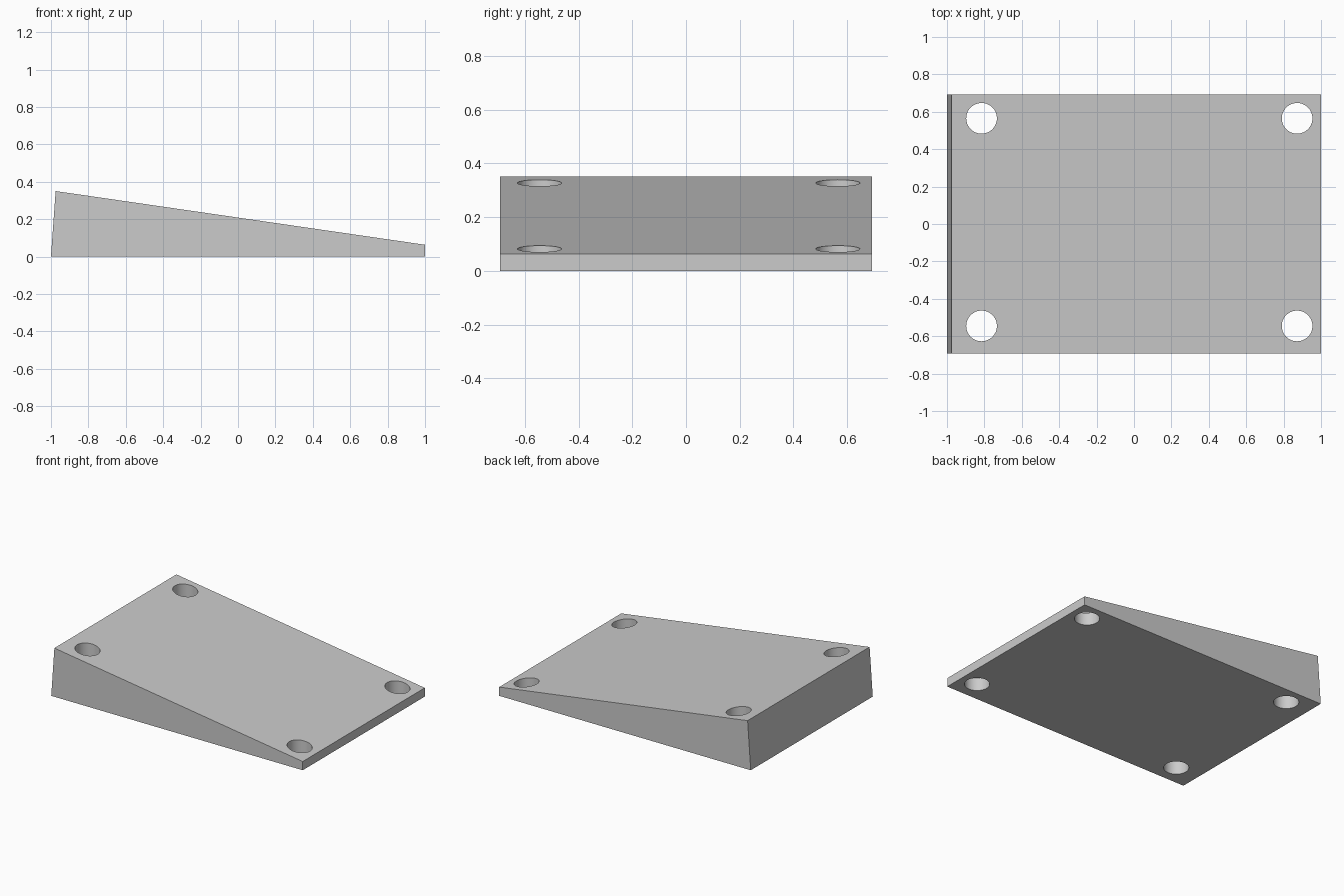
import bpy
import bmesh
from math import radians

cube = bpy.data.objects.get("Cube")
if cube:
    bpy.data.objects.remove(cube, do_unlink=True)

HALF_DEPTH = 0.693
HOLE_RADIUS = 0.082

# Plain grey material
grey = bpy.data.materials.new("plain grey")
grey.use_nodes = True
colour = (0.6, 0.6, 0.6, 1)
grey.diffuse_color = colour
grey.node_tree.nodes["Principled BSDF"].inputs["Base Color"].default_value = colour


def add_object(name, bm):
    bmesh.ops.recalc_face_normals(bm, faces=bm.faces)
    mesh = bpy.data.meshes.new(name)
    bm.to_mesh(mesh)
    bm.free()
    mesh.materials.append(grey)
    obj = bpy.data.objects.new(name, mesh)
    bpy.context.collection.objects.link(obj)
    return obj


# Wedge: side profile extruded from front to back
profile = [(-1, 0), (1, 0), (1, 0.063), (-0.975, 0.35)]
bm = bmesh.new()
side = bm.faces.new([bm.verts.new((x, -HALF_DEPTH, z)) for x, z in profile])
extruded = bmesh.ops.extrude_face_region(bm, geom=[side], use_keep_orig=True)
moved = [v for v in extruded["geom"] if isinstance(v, bmesh.types.BMVert)]
bmesh.ops.translate(bm, verts=moved, vec=(0, 2 * HALF_DEPTH, 0))
wedge = add_object("wedge_plate", bm)

# Four vertical corner holes, drilled with one cutter
bm = bmesh.new()
for x in (-0.815, 0.872):
    for y in (-0.545, 0.565):
        drill = bmesh.ops.create_cone(bm, cap_ends=True, segments=64, depth=2,
                                      radius1=HOLE_RADIUS, radius2=HOLE_RADIUS)
        bmesh.ops.translate(bm, verts=drill["verts"], vec=(x, y, 0))
cutter = add_object("hole_cutter", bm)
cutter.hide_render = True

drilling = wedge.modifiers.new("corner holes", "BOOLEAN")
drilling.operation = "DIFFERENCE"
drilling.solver = "EXACT"
drilling.object = cutter

bpy.ops.object.select_all(action="DESELECT")
wedge.select_set(True)
bpy.context.view_layer.objects.active = wedge
bpy.ops.object.modifier_apply(modifier=drilling.name)
bpy.data.objects.remove(cutter, do_unlink=True)

# Round hole walls, crisp rims
bpy.ops.object.shade_smooth_by_angle(angle=radians(30))
